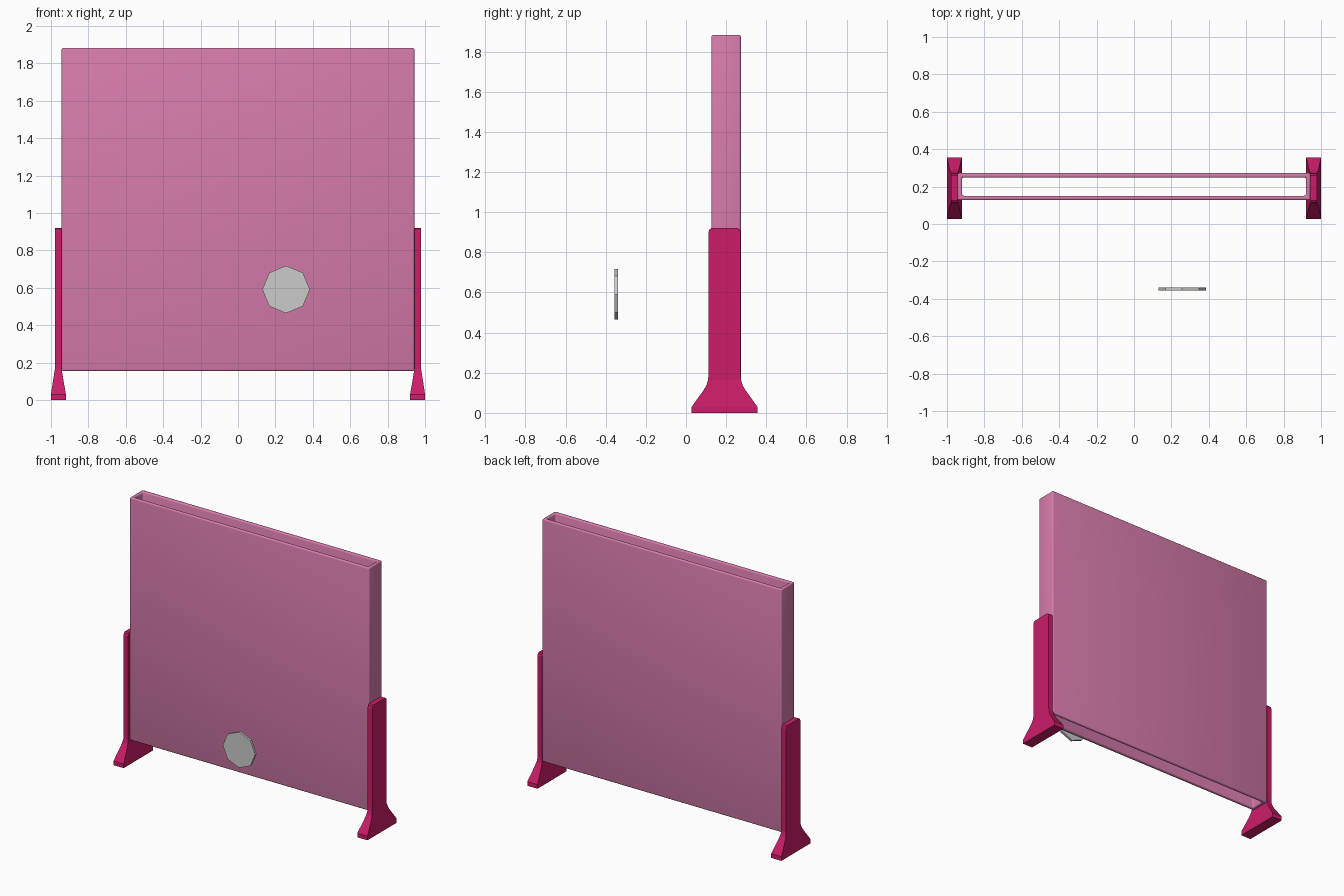
import bpy, bmesh, math

if "Cube" in bpy.data.objects:
    bpy.data.objects.remove(bpy.data.objects["Cube"])


def material(name, color):
    m = bpy.data.materials.new(name)
    m.diffuse_color = (*color, 1)
    m.use_nodes = True
    m.node_tree.nodes["Principled BSDF"].inputs["Base Color"].default_value = m.diffuse_color
    return m


def loft(name, rings, caps, mat):
    # each ring is (x0, x1, y0, y1, z), joined bottom to top
    bm = bmesh.new()
    loops = [[bm.verts.new(p) for p in ((a, c, z), (b, c, z), (b, d, z), (a, d, z))]
             for a, b, c, d, z in rings]
    for lo, hi in zip(loops, loops[1:]):
        for i in range(4):
            j = (i + 1) % 4
            bm.faces.new((lo[i], lo[j], hi[j], hi[i]))
    if caps:
        bm.faces.new(loops[0][::-1])
        bm.faces.new(loops[-1])
    me = bpy.data.meshes.new(name)
    bm.to_mesh(me)
    bm.free()
    ob = bpy.data.objects.new(name, me)
    bpy.context.collection.objects.link(ob)
    me.materials.append(mat)
    return ob


pink = material("light_pink", (0.68, 0.20, 0.41))
magenta = material("magenta", (0.60, 0.012, 0.14))

# Hollow panel, open at top and bottom, with softened edges
panel = loft("hollow_panel", [(-0.943, 0.943, 0.127, 0.273, z) for z in (0.155, 1.883)],
             False, pink)
wall = panel.modifiers.new("wall", 'SOLIDIFY')
wall.thickness = 0.024
wall.offset = -1
wall.use_even_offset = True
bevel = panel.modifiers.new("soft_edges", 'BEVEL')
bevel.width = 0.009
bevel.segments = 3
bevel.limit_method = 'ANGLE'
bpy.context.view_layer.objects.active = panel
panel.select_set(True)
bpy.ops.object.shade_smooth_by_angle(angle=math.radians(35))
panel.select_set(False)

# Flared stands: (z, inner x, outer x, half depth), mirrored to the other side
levels = [(0, 0.92, 1.0, 0.164), (0.03, 0.92, 1.0, 0.164),
          (0.115, 0.935, 0.987, 0.103), (0.14, 0.939, 0.983, 0.089),
          (0.165, 0.943, 0.979, 0.082), (0.19, 0.943, 0.979, 0.08),
          (0.90, 0.943, 0.979, 0.08), (0.913, 0.943, 0.979, 0.076),
          (0.92, 0.943, 0.979, 0.066)]
stand = loft("side_stands", [(i, o, 0.192 - h, 0.192 + h, z) for z, i, o, h in levels],
             True, magenta)
mirror = stand.modifiers.new("other_side", 'MIRROR')
mirror.use_axis[0] = True

# Octagonal disc floating in front
bpy.ops.mesh.primitive_cylinder_add(vertices=8, radius=0.127, depth=0.016,
                                    location=(0.257, -0.348, 0.591),
                                    rotation=(math.pi / 2, 0, 0))
bpy.context.object.name = "octagonal_disc"
